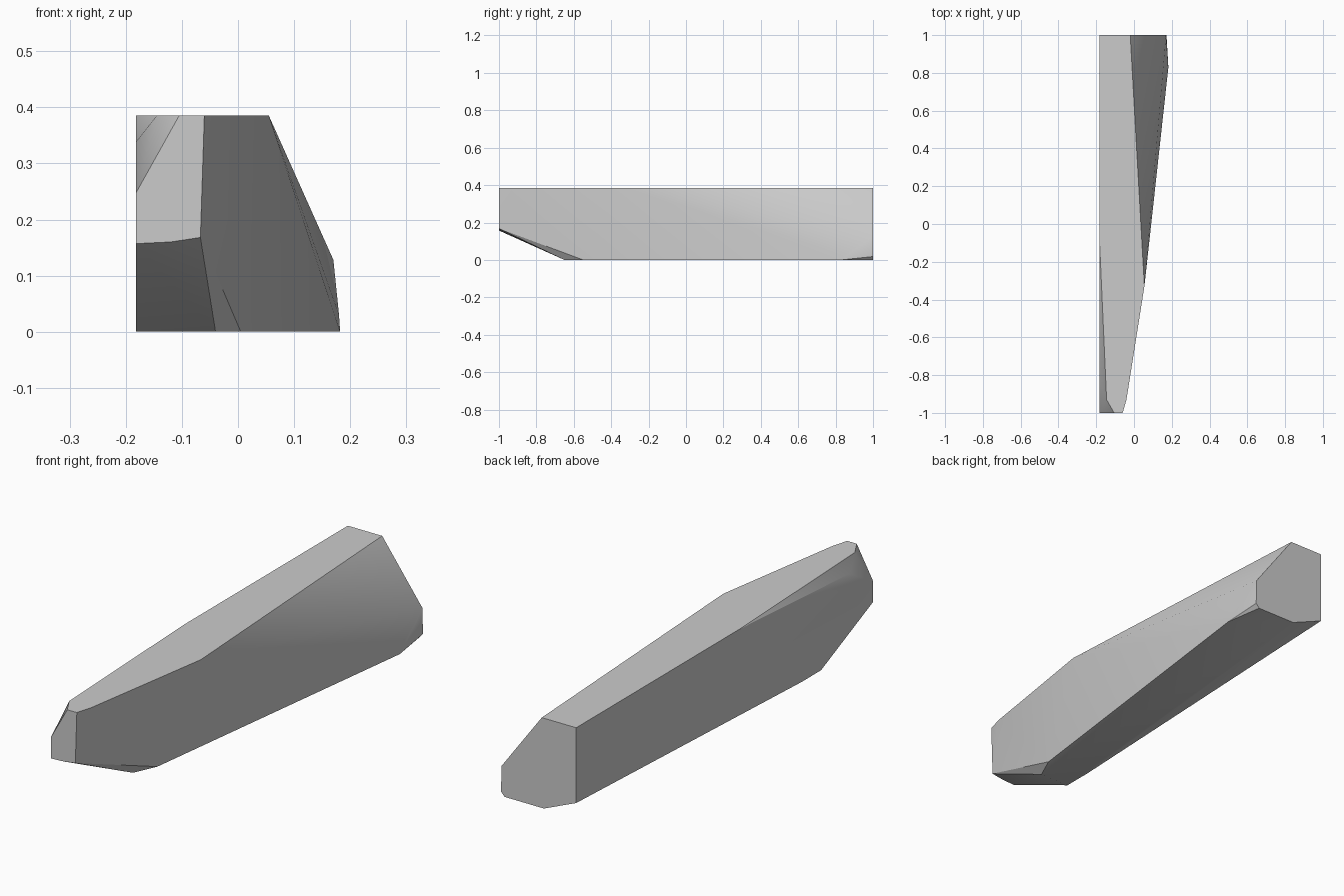
import bpy, bmesh, math

if "Cube" in bpy.data.objects:
    bpy.data.objects.remove(bpy.data.objects["Cube"])

# Single flat grey
grey = bpy.data.materials.new("stone grey")
grey.diffuse_color = (0.6, 0.6, 0.6, 1.0)
grey.use_nodes = True
grey.node_tree.nodes["Principled BSDF"].inputs["Base Color"].default_value = grey.diffuse_color

W, H = 0.182, 0.385   # half width, height

# Corner outlines of the faceted block, grouped by cut plane
top = [(x, y, H) for x, y in [(-W, 1), (-0.02, 1), (0.055, -0.33), (-0.04, -0.93),
                              (-0.06, -1), (-0.105, -1), (-0.145, -0.93), (-W, -0.1)]]
front = [(x, -1, z) for x, z in [(-W, 0.157), (-0.12, 0.16), (-0.067, 0.168), (-W, 0.247)]]
back = [(x, 1, z) for x, z in [(-W, 0.064), (-0.03, 0), (0.156, 0), (0.172, 0.018), (0.17, 0.128)]]
base = [(x, y, 0) for x, y in [(-W, -0.52), (-W, -0.65), (-0.04, -0.65), (0.005, -0.55), (W, 0.83)]]
chips = [(-W, -0.84, 0.338), (0.18, 0.85, 0.03)]

# Faceted block: convex hull of the outlines
bm = bmesh.new()
for p in top + front + back + base + chips:
    bm.verts.new(p)
hull = bmesh.ops.convex_hull(bm, input=bm.verts)
loose = [v for v in bm.verts if not v.link_faces]
bmesh.ops.delete(bm, geom=loose, context='VERTS')
bmesh.ops.dissolve_limit(bm, angle_limit=math.radians(0.5), verts=bm.verts, edges=bm.edges)
bmesh.ops.recalc_face_normals(bm, faces=bm.faces)

mesh = bpy.data.meshes.new("faceted_block")
bm.to_mesh(mesh)
bm.free()
mesh.materials.append(grey)
block = bpy.data.objects.new("faceted_block", mesh)
bpy.context.collection.objects.link(block)

# Soft shading on shallow facets, sharp main edges
bpy.context.view_layer.objects.active = block
block.select_set(True)
bpy.ops.object.shade_smooth_by_angle(angle=math.radians(30))
